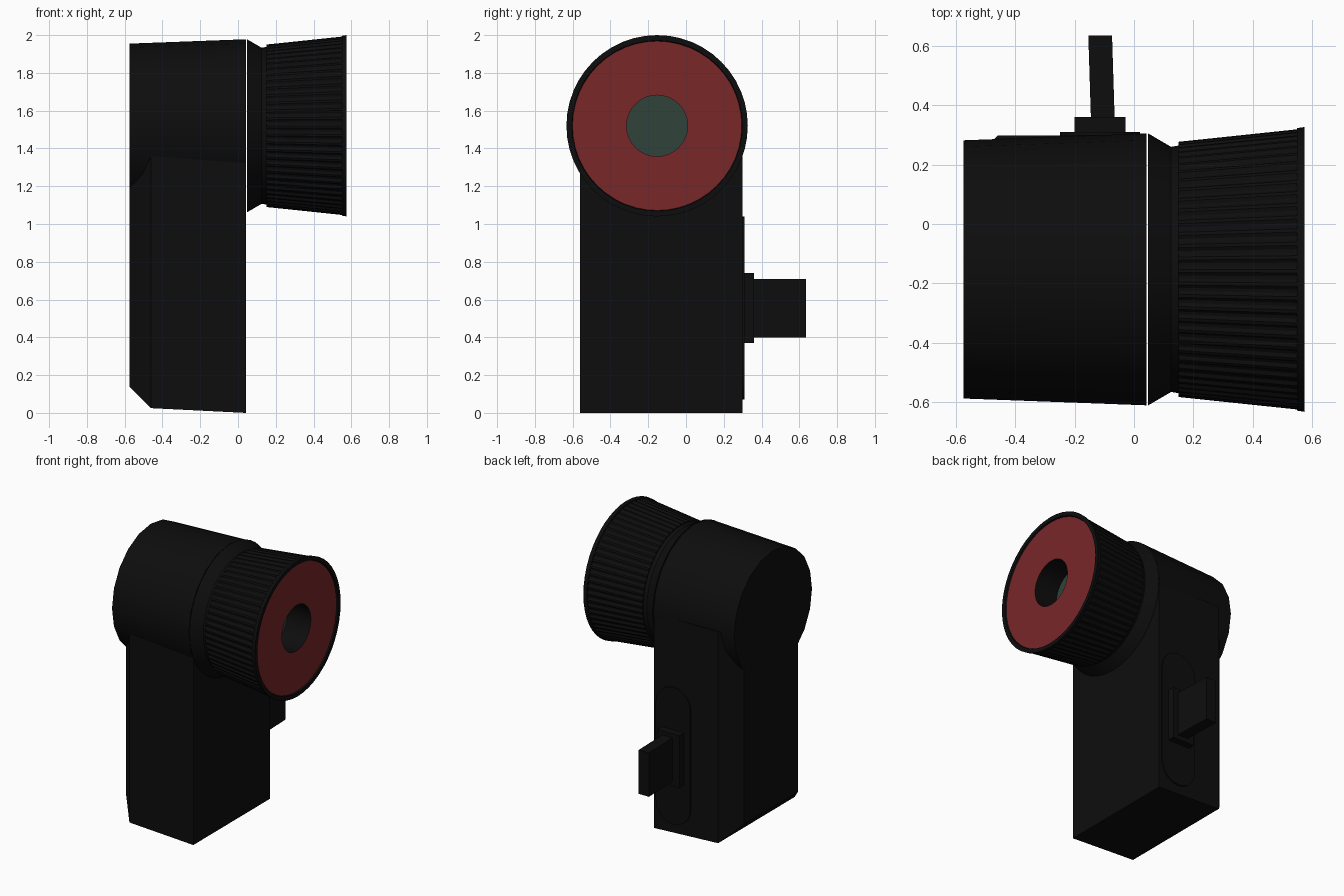
import bpy, bmesh
from math import sin, cos, pi, radians

if "Cube" in bpy.data.objects:
    bpy.data.objects.remove(bpy.data.objects["Cube"])

CY, CZ = -0.153, 1.52      # axis of the lamp head, running along x


def material(name, rgb):
    m = bpy.data.materials.new(name)
    m.diffuse_color = (*rgb, 1)
    m.use_nodes = True
    m.node_tree.nodes["Principled BSDF"].inputs["Base Color"].default_value = m.diffuse_color
    return m


black = material("black_plastic", (0.004, 0.004, 0.004))
red = material("red_reflector", (0.19, 0.02, 0.022))
green = material("green_glass", (0.03, 0.055, 0.04))


def loft(name, rings, mat, caps=(True, True), smooth=False):
    """Bridge equal-length point rings and optionally cap both ends."""
    bm = bmesh.new()
    vs = [[bm.verts.new(p) for p in ring] for ring in rings]
    n = len(vs[0])
    for a, b in zip(vs, vs[1:]):
        for i in range(n):
            j = (i + 1) % n
            bm.faces.new((a[i], a[j], b[j], b[i]))
    if caps[0]:
        bm.faces.new(vs[0])
    if caps[1]:
        bm.faces.new(vs[-1])
    bmesh.ops.recalc_face_normals(bm, faces=bm.faces)
    me = bpy.data.meshes.new(name)
    bm.to_mesh(me)
    bm.free()
    me.materials.append(mat)
    ob = bpy.data.objects.new(name, me)
    bpy.context.collection.objects.link(ob)
    if smooth:
        bpy.ops.object.select_all(action='DESELECT')
        ob.select_set(True)
        bpy.context.view_layer.objects.active = ob
        bpy.ops.object.shade_smooth_by_angle(angle=radians(30))
    return ob


def circle(x, r, n, rib=0.0):
    """Ring around the head axis; rib pulls alternate pairs of points inward."""
    return [(x, CY + (r - rib * (i // 2 % 2)) * cos(2 * pi * i / n),
             CZ + (r - rib * (i // 2 % 2)) * sin(2 * pi * i / n)) for i in range(n)]


def lathe(name, profile, mat, n=48, caps=(True, True)):
    return loft(name, [circle(x, r, n) for x, r in profile], mat, caps, True)


def rect_x(x, y0, y1, z0, z1):
    return [(x, y0, z0), (x, y1, z0), (x, y1, z1), (x, y0, z1)]


def rect_y(y, x0, x1, z0, z1):
    return [(x0, y, z0), (x1, y, z0), (x1, y, z1), (x0, y, z1)]


# Upright battery case, chamfered around its rear face
loft("battery_case", [rect_x(0.042, -0.56, 0.30, 0.0, 1.52),
                      rect_x(-0.46, -0.558, 0.298, 0.025, 1.52),
                      rect_x(-0.575, -0.43, 0.17, 0.14, 1.52)], black)

# Tapered head housing across the top
lathe("head_housing", [(-0.575, 0.435), (0.042, 0.458)], black, 20)

# Collar in front of the housing, with a hairline gap
lathe("lens_collar", [(0.048, 0.458), (0.125, 0.413), (0.155, 0.418)], black)

# Ribbed grip flaring forward
loft("ribbed_grip", [circle(0.15, 0.43, 256, 0.008), circle(0.55, 0.472, 256, 0.008)],
     black, (True, False))

# Front rim, reflector, tube and glass
lathe("front_rim", [(0.55, 0.46), (0.55, 0.476), (0.575, 0.48), (0.575, 0.452),
                    (0.562, 0.447)], black, 48, (False, False))
lathe("reflector_disc", [(0.565, 0.45), (0.565, 0.162)], red, 32, (False, False))
lathe("lens_tube", [(0.565, 0.162), (0.38, 0.162)], black, 32, (False, False))
lathe("lens_glass", [(0.385, 0.162), (0.375, 0.162)], green, 32)

# Rounded switch plate on the +y side


def stadium(y, cx, r, z0, z1, n=10):
    top = [(cx + r * cos(pi * i / n), y, z1 - r + r * sin(pi * i / n)) for i in range(n + 1)]
    low = [(cx - r * cos(pi * i / n), y, z0 + r - r * sin(pi * i / n)) for i in range(n + 1)]
    return top + low


loft("switch_plate", [stadium(0.28, -0.115, 0.135, 0.07, 1.04),
                      stadium(0.31, -0.115, 0.135, 0.07, 1.04)], black)

# Switch base and slightly leaning lever
loft("switch_base", [rect_y(0.30, -0.20, -0.028, 0.37, 0.74),
                     rect_y(0.36, -0.20, -0.028, 0.37, 0.74)], black)
loft("switch_lever", [rect_y(0.35, -0.145, -0.065, 0.40, 0.71),
                      rect_y(0.635, -0.154, -0.074, 0.40, 0.71)], black)
